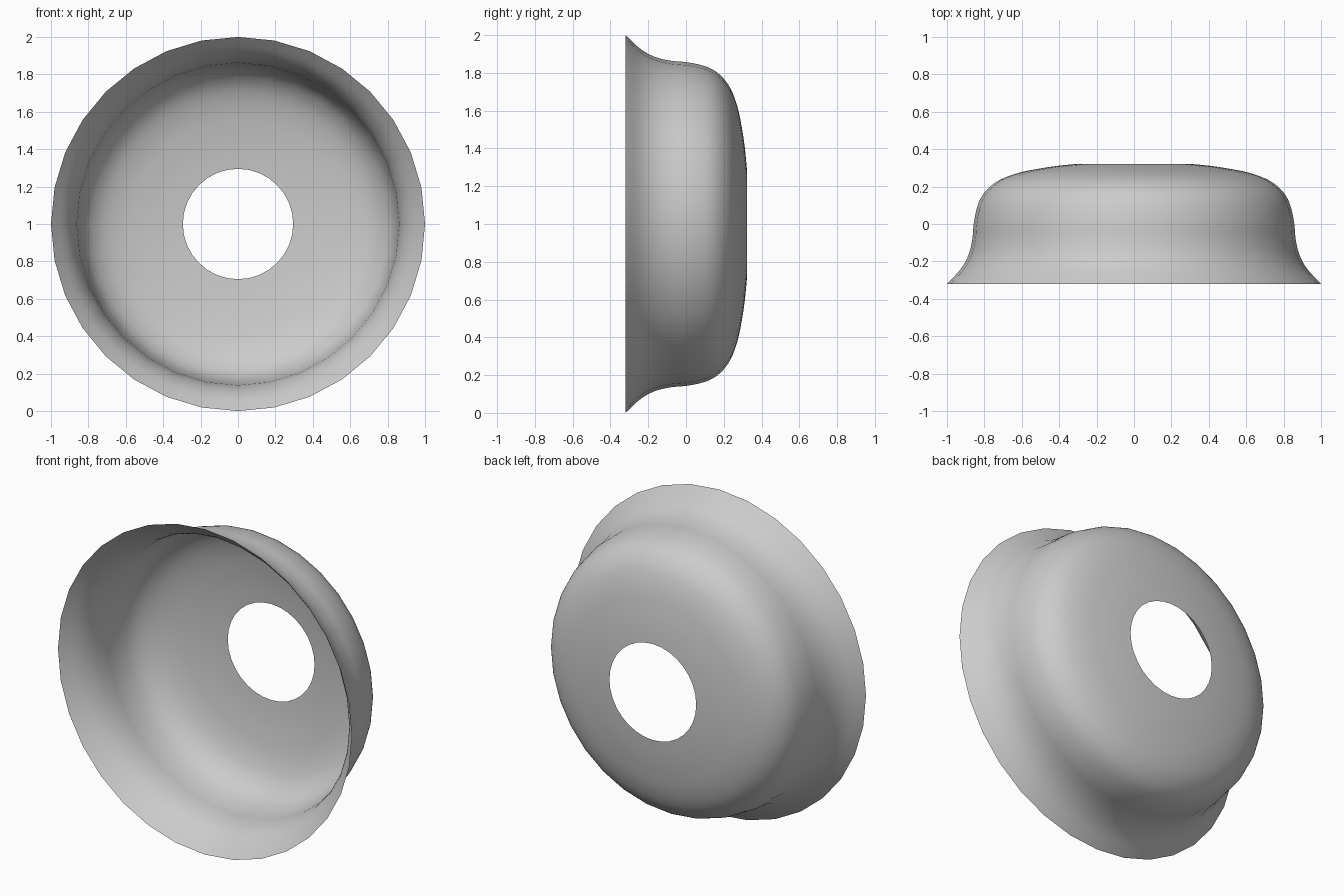
import bpy, bmesh, math
from mathutils import Vector

if "Cube" in bpy.data.objects:
    bpy.data.objects.remove(bpy.data.objects["Cube"])

SEGMENTS = 32
STEPS = 4

# Bowl profile as (radius, depth), from flared front rim to the back hole
PROFILE = [(1.0, -0.32), (0.926, -0.24), (0.885, -0.165), (0.865, -0.085),
           (0.857, 0.0), (0.843, 0.074), (0.82, 0.137), (0.78, 0.19),
           (0.715, 0.237), (0.615, 0.274), (0.49, 0.299), (0.39, 0.313),
           (0.295, 0.322)]


def smooth_curve(points, steps):
    """Catmull-Rom curve through the points."""
    p = [Vector(q) for q in points]
    p = [2 * p[0] - p[1]] + p + [2 * p[-1] - p[-2]]
    out = []
    for a, b, c, d in zip(p, p[1:], p[2:], p[3:]):
        for i in range(steps):
            t = i / steps
            out.append(0.5 * (2 * b + (c - a) * t + (2 * a - 5 * b + 4 * c - d) * t * t
                              + (3 * b - a - 3 * c + d) * t ** 3))
    out.append(p[-2])
    return out


# Thin shell turned around the y axis, open at both ends
bm = bmesh.new()
rings = []
for r, y in smooth_curve(PROFILE, STEPS):
    rings.append([bm.verts.new((r * math.sin(a), y, 1 + r * math.cos(a)))
                  for a in (2 * math.pi * k / SEGMENTS for k in range(SEGMENTS))])
for front, back in zip(rings, rings[1:]):
    for k in range(SEGMENTS):
        n = (k + 1) % SEGMENTS
        bm.faces.new((front[k], front[n], back[n], back[k]))
bm.normal_update()
# Turn the faces outward
if sum(f.normal.dot(f.calc_center_median() - Vector((0, -0.3, 1))) for f in bm.faces) < 0:
    bmesh.ops.reverse_faces(bm, faces=bm.faces[:])
for f in bm.faces:
    f.smooth = True

mesh = bpy.data.meshes.new("flared_bowl")
bm.to_mesh(mesh)
bm.free()
bowl = bpy.data.objects.new("flared_bowl", mesh)
bpy.context.collection.objects.link(bowl)

grey = bpy.data.materials.new("light_grey")
grey.diffuse_color = (0.6, 0.6, 0.6, 1)
grey.use_nodes = True
grey.node_tree.nodes["Principled BSDF"].inputs["Base Color"].default_value = grey.diffuse_color
mesh.materials.append(grey)
